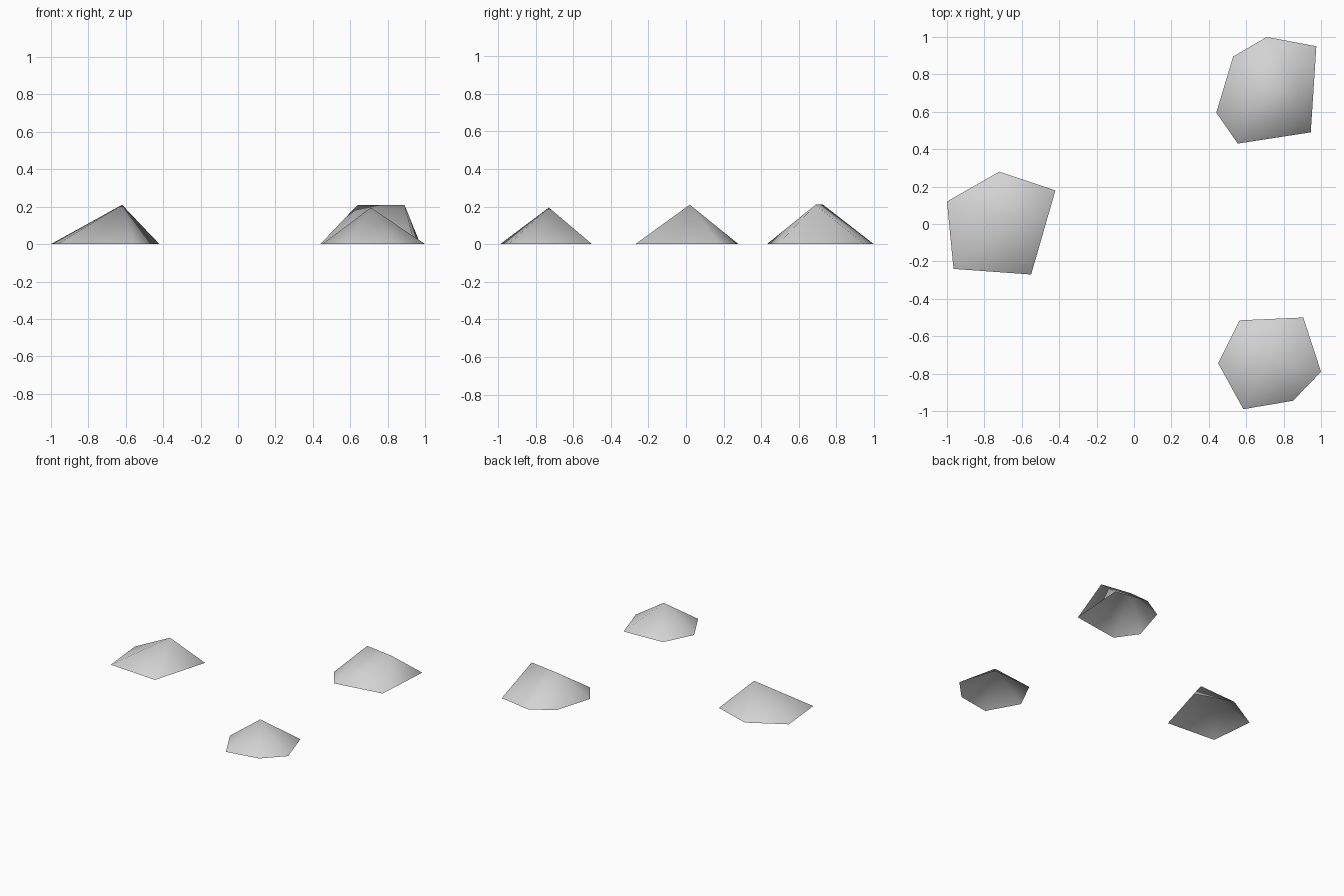
import bpy
import bmesh

cube = bpy.data.objects.get("Cube")
if cube:
    bpy.data.objects.remove(cube, do_unlink=True)

GREY = (0.65, 0.65, 0.65, 1.0)
stone = bpy.data.materials.new("light_grey")
stone.use_nodes = True
stone.diffuse_color = GREY
stone.node_tree.nodes["Principled BSDF"].inputs["Base Color"].default_value = GREY


def mound(name, rim, peaks, height):
    """Smooth faceted shell, open underneath, from a ground outline and its peaks."""
    bm = bmesh.new()
    for x, y in rim:
        bm.verts.new((x, y, 0))
    for x, y in peaks:
        bm.verts.new((x, y, height))
    bmesh.ops.convex_hull(bm, input=bm.verts[:])
    bmesh.ops.recalc_face_normals(bm, faces=bm.faces[:])
    bm.normal_update()
    # Remove the underside
    floor = [f for f in bm.faces if f.normal.z < -0.5]
    bmesh.ops.delete(bm, geom=floor, context='FACES')
    for f in bm.faces:
        f.smooth = True
    mesh = bpy.data.meshes.new(name)
    bm.to_mesh(mesh)
    bm.free()
    mesh.materials.append(stone)
    obj = bpy.data.objects.new(name, mesh)
    bpy.context.collection.objects.link(obj)
    return obj


# Single-peaked mound with five sides
mound("right_mound",
      [(-1.0, 0.12), (-0.72, 0.28), (-0.42, 0.18), (-0.55, -0.27), (-0.965, -0.24)],
      [(-0.62, 0.02)], 0.21)

# Single-peaked mound with six sides
mound("front_left_mound",
      [(0.565, -0.515), (0.905, -0.5), (1.0, -0.79), (0.85, -0.945),
       (0.585, -0.99), (0.45, -0.745)],
      [(0.71, -0.73)], 0.195)

# Larger mound with a short ridge
mound("back_left_mound",
      [(0.71, 1.0), (0.975, 0.95), (0.945, 0.49), (0.555, 0.43),
       (0.44, 0.595), (0.53, 0.895)],
      [(0.64, 0.73), (0.89, 0.69)], 0.21)
